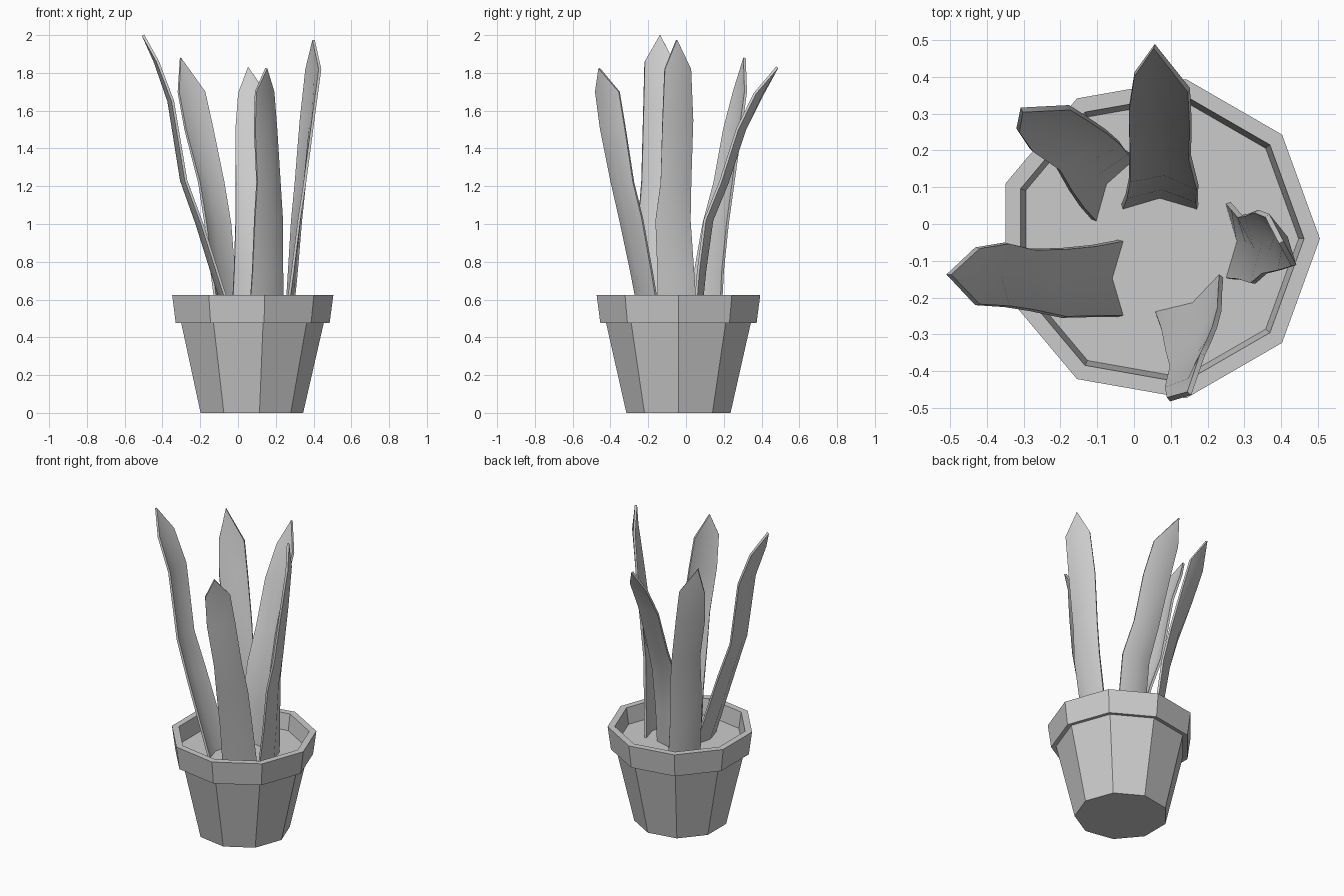
import bpy, bmesh
from math import sin, cos, tau, radians

if "Cube" in bpy.data.objects:
    bpy.data.objects.remove(bpy.data.objects["Cube"])

CX, CY, SIDES = 0.065, -0.04, 9


def new_object(name, bm):
    bmesh.ops.recalc_face_normals(bm, faces=bm.faces)
    mesh = bpy.data.meshes.new(name)
    bm.to_mesh(mesh)
    bm.free()
    ob = bpy.data.objects.new(name, mesh)
    bpy.context.collection.objects.link(ob)
    return ob


def ring(bm, r, z):
    return [bm.verts.new((CX + r * cos(tau * i / SIDES), CY + r * sin(tau * i / SIDES), z))
            for i in range(SIDES)]


# Pot: nine-sided tapered body with overhanging rim and recessed inside
bm = bmesh.new()
profile = [(0.28, 0), (0.39, 0.48), (0.42, 0.475), (0.44, 0.625), (0.397, 0.625), (0.382, 0.52)]
rings = [ring(bm, r, z) for r, z in profile]
for a, b in zip(rings, rings[1:]):
    for i in range(SIDES):
        j = (i + 1) % SIDES
        bm.faces.new((a[i], a[j], b[j], b[i]))
bm.faces.new(rings[0])
new_object("pot", bm)

# Soil surface closing the inside of the pot
bm = bmesh.new()
bm.faces.new(ring(bm, 0.382, 0.52))
soil = new_object("soil", bm)
if soil.data.polygons[0].normal.z < 0:
    soil.data.flip_normals()

# Leaves: cupped, twisting strips along a spine, ending in a point
HALF_WIDTHS = [0.103, 0.096, 0.093, 0.083, 0.086, 0.077]
CUP = [0.03, 0.03, 0.028, 0.025, 0.022, 0.015]


def leaf(name, spine, facing, facing_top):
    bm = bmesh.new()
    rows = []
    for i, (x, y, z) in enumerate(spine[:-1]):
        a = radians(facing + (facing_top - facing) * i / 5)
        ox, oy = cos(a), sin(a)
        w, c = HALF_WIDTHS[i], CUP[i]
        rows.append([bm.verts.new(p) for p in (
            (x + oy * w, y - ox * w, z),
            (x + ox * c, y + oy * c, z),
            (x - oy * w, y + ox * w, z))])
    for r, s in zip(rows, rows[1:]):
        for k in range(2):
            bm.faces.new((r[k], r[k + 1], s[k + 1], s[k]))
    tip = bm.verts.new(spine[-1])
    for k in range(2):
        bm.faces.new((rows[-1][k], rows[-1][k + 1], tip))
    ob = new_object(name, bm)
    mod = ob.modifiers.new("thickness", 'SOLIDIFY')
    mod.thickness = 0.014
    mod.offset = 0
    bpy.context.view_layer.objects.active = ob
    ob.select_set(True)
    bpy.ops.object.modifier_apply(modifier=mod.name)
    bpy.ops.object.shade_smooth_by_angle(angle=radians(40))
    ob.select_set(False)


bpy.ops.object.select_all(action='DESELECT')
leaf("leaf_left", [(-.03, -.147, .5), (-.11, -.155, .75), (-.19, -.16, 1.0), (-.275, -.152, 1.23),
                   (-.345, -.138, 1.65), (-.425, -.142, 1.86), (-.503, -.137, 2.0)], 180, 180)
leaf("leaf_back_left", [(-.052, .095, .5), (-.08, .12, .75), (-.105, .155, 1.0), (-.14, .2, 1.22),
                        (-.205, .245, 1.5), (-.245, .285, 1.7), (-.305, .31, 1.88)], 148, 114)
leaf("leaf_back", [(.07, .045, .5), (.075, .07, .75), (.08, .11, 1.02), (.07, .195, 1.22),
                   (.07, .29, 1.5), (.075, .385, 1.69), (.055, .483, 1.83)], 90, 74)
leaf("leaf_right", [(.255, -.045, .5), (.28, -.055, .75), (.305, -.07, 1.02), (.33, -.055, 1.22),
                    (.365, -.045, 1.55), (.398, -.045, 1.82), (.40, -.05, 1.975)], 0, 28)
leaf("leaf_front", [(.148, -.19, .5), (.155, -.235, .75), (.16, -.29, 1.03), (.16, -.335, 1.22),
                    (.145, -.385, 1.5), (.14, -.415, 1.7), (.15, -.46, 1.825)], -60, -37)
